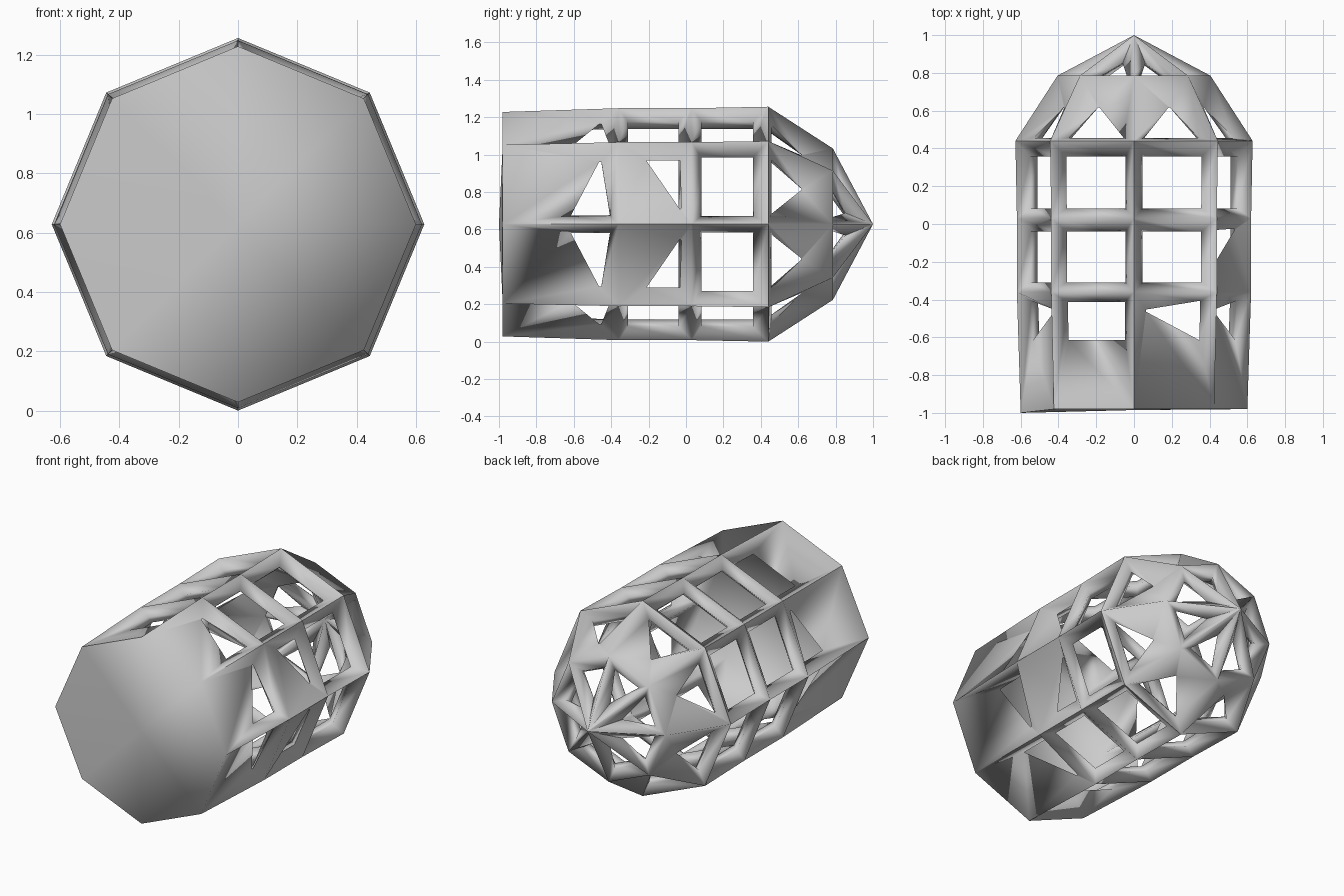
import bpy, bmesh, math
from mathutils import Vector

if "Cube" in bpy.data.objects:
    bpy.data.objects.remove(bpy.data.objects["Cube"])

N, CZ = 8, 0.63
# rings along the length: outer (y, radius) and inner (y, radius)
OUTER = [(-0.98, 0.60), (-0.36, 0.62), (0.03, 0.62), (0.44, 0.628), (0.785, 0.405), (1.0, 0.0)]
INNER = [(-0.90, 0.49), (-0.36, 0.51), (0.03, 0.51), (0.42, 0.51), (0.72, 0.31), (0.88, 0.0)]


def ring(y, r):
    return [Vector((r * math.cos(k * math.tau / N), y, CZ + r * math.sin(k * math.tau / N)))
            for k in range(N)]


O = [ring(*p) for p in OUTER]
I = [ring(*p) for p in INNER]
O[0][4].y = -1.0

bm = bmesh.new()


def face(*pts):
    bm.faces.new([bm.verts.new(p) for p in pts])


def blend(c, u, v):
    return c[0].lerp(c[1], u).lerp(c[3].lerp(c[2], u), v)


def cell(j, k, hole):
    """One window: sloping sides from outer corners to the hole, then to the inner corners."""
    n = (k + 1) % N
    oc = [O[j][k], O[j][n], O[j + 1][n], O[j + 1][k]]
    ic = [I[j][k], I[j][n], I[j + 1][n], I[j + 1][k]]
    h = [blend(oc, *p).lerp(blend(ic, *p), 0.5) for p in hole]
    for a in range(4):
        b = (a + 1) % 4
        face(oc[a], oc[b], h[b], h[a])
        face(h[a], h[b], ic[b], ic[a])


def flip(hole):
    f = [(1 - u, v) for u, v in hole]
    return [f[1], f[0], f[3], f[2]]


def rect(u, v0, v1):
    return [(u, v0), (1 - u, v0), (1 - u, v1), (u, v1)]


# window shapes for each bay (around, along)
PLAIN = rect(0.11, 0.13, 0.82)
FRONT = rect(0.12, 0.56, 0.91)
FRONT_TRI = [(0.12, 0.56), (0.84, 0.82), (0.84, 0.84), (0.12, 0.92)]
WEB_TRI = [(0.2, 0.84), (0.85, 0.38), (0.85, 0.84), (0.22, 0.86)]
REAR_TRI = [(0.12, 0.08), (0.86, 0.08), (0.42, 0.58), (0.40, 0.58)]
TIP = [(0.14, 0.08), (0.86, 0.08), (0.51, 0.52), (0.49, 0.52)]

for k in range(N):
    front = FRONT if k in (2, 5) else FRONT_TRI
    cell(0, k, flip(front) if k in (3, 6, 7) else front)
    web = WEB_TRI if k == 0 else flip(WEB_TRI) if k == 7 else PLAIN
    cell(1, k, web)
    cell(2, k, PLAIN)
    cell(3, k, REAR_TRI if k % 2 else flip(REAR_TRI))
    cell(4, k, TIP)
    # closed front cap, outside and inside
    n = (k + 1) % N
    face(O[0][k], O[0][n], Vector((0, -0.985, CZ)))
    face(I[0][n], I[0][k], Vector((0, -0.90, CZ)))

bmesh.ops.remove_doubles(bm, verts=bm.verts, dist=0.0005)
bmesh.ops.dissolve_degenerate(bm, edges=bm.edges, dist=0.0005)
bmesh.ops.recalc_face_normals(bm, faces=bm.faces)

mesh = bpy.data.meshes.new("lattice_capsule")
bm.to_mesh(mesh)
bm.free()
capsule = bpy.data.objects.new("lattice_capsule", mesh)
bpy.context.collection.objects.link(capsule)
capsule.location.z = -min(v.co.z for v in mesh.vertices)

bpy.context.view_layer.objects.active = capsule
capsule.select_set(True)
bpy.ops.object.shade_smooth_by_angle(angle=math.radians(95))
